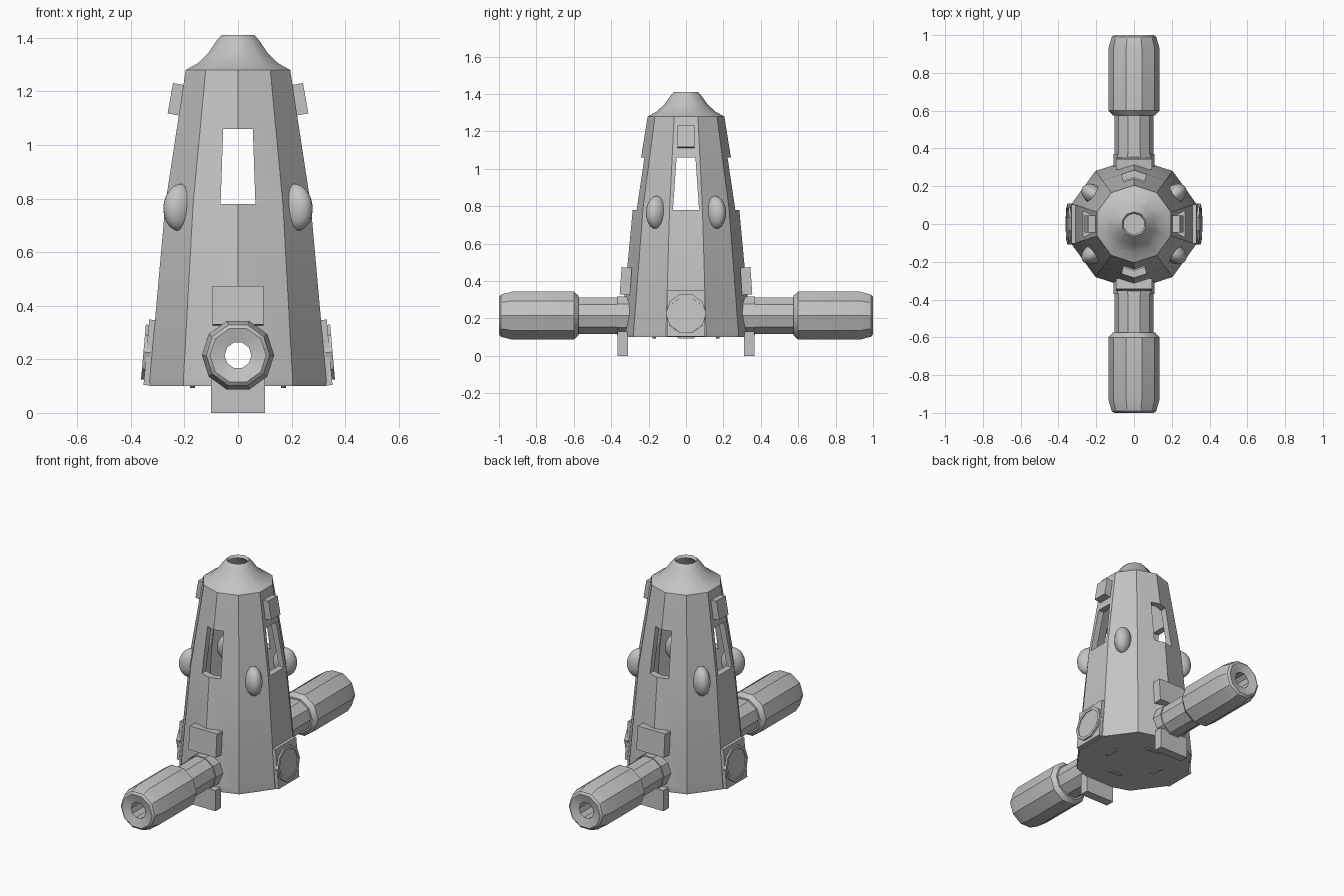
import bpy, bmesh, math
from mathutils import Matrix

old = bpy.data.objects.get("Cube")
if old:
    bpy.data.objects.remove(old, do_unlink=True)

grey = bpy.data.materials.new("plain grey")
grey.use_nodes = True
colour = (0.55, 0.55, 0.55, 1)
grey.diffuse_color = colour
grey.node_tree.nodes["Principled BSDF"].inputs["Base Color"].default_value = colour

ARM_Z = 0.215


def finish(name, bm, matrix=Matrix()):
    bmesh.ops.remove_doubles(bm, verts=bm.verts, dist=1e-5)
    bmesh.ops.transform(bm, matrix=matrix, verts=bm.verts)
    bmesh.ops.recalc_face_normals(bm, faces=bm.faces)
    mesh = bpy.data.meshes.new(name)
    bm.to_mesh(mesh)
    bm.free()
    mesh.materials.append(grey)
    obj = bpy.data.objects.new(name, mesh)
    bpy.context.collection.objects.link(obj)
    return obj


def smooth(obj):
    bpy.ops.object.select_all(action="DESELECT")
    obj.select_set(True)
    bpy.context.view_layer.objects.active = obj
    bpy.ops.object.shade_smooth_by_angle(angle=math.radians(32))


def lathe(name, profile, matrix=Matrix(), phase=0, closed=False, sides=10):
    """Spin (radius, height) points into a faceted solid."""
    bm = bmesh.new()
    rings = []
    for i in range(sides):
        a = math.radians(phase) + math.tau * i / sides
        rings.append([bm.verts.new((r * math.cos(a), r * math.sin(a), z)) for r, z in profile])
    count = len(profile)
    for i in range(sides):
        a, b = rings[i], rings[(i + 1) % sides]
        for j in range(count if closed else count - 1):
            k = (j + 1) % count
            quad = [a[j], b[j], b[k], a[k]]
            if profile[j][0] == 0:
                quad = [a[j], b[k], a[k]]
            elif profile[k][0] == 0:
                quad = [a[j], b[j], a[k]]
            bm.faces.new(quad)
    return finish(name, bm, matrix)


def box(name, size, matrix, top_scale=1):
    """Box whose top may be narrower along x."""
    bm = bmesh.new()
    bmesh.ops.create_cube(bm, size=1)
    for v in bm.verts:
        if v.co.z > 0:
            v.co.x *= top_scale
        v.co.x, v.co.y, v.co.z = (v.co[i] * size[i] for i in range(3))
    return finish(name, bm, matrix)


def cut(target, cutter):
    cutter.hide_render = True
    bpy.context.view_layer.objects.active = target
    mod = target.modifiers.new("cut", "BOOLEAN")
    mod.operation, mod.solver, mod.object = "DIFFERENCE", "EXACT", cutter
    bpy.ops.object.modifier_apply(modifier=mod.name)
    bpy.data.objects.remove(cutter, do_unlink=True)


def turn(degrees, axis="Z"):
    return Matrix.Rotation(math.radians(degrees), 4, axis)


def move(x, y, z):
    return Matrix.Translation((x, y, z))


# Hollow tapering tower with a flared cap and an open top
tower = lathe("tower_shell", [
    (0, 0.1), (0.345, 0.1), (0.347, 0.12), (0.285, 0.78), (0.205, 1.28),
    (0.158, 1.305), (0.115, 1.345), (0.085, 1.388), (0.065, 1.41),
    (0.055, 1.395), (0.1, 1.33), (0.165, 1.26), (0.245, 0.78), (0.305, 0.125), (0, 0.125)],
    phase=18)

# Window openings in all four directions, and the bore behind the arms
cut(tower, box("window_cutter", (0.13, 2, 0.28), move(0, 0, 0.92), 0.85))
cut(tower, box("window_cutter", (0.14, 2, 0.28), move(0, 0, 0.92) @ turn(90), 0.72))
cut(tower, lathe("bore_cutter", [(0, -1), (0.052, -1), (0.052, 1), (0, 1)],
                 move(0, 0, ARM_Z) @ turn(90, "X")))
smooth(tower)

for side, angle in (("front", 0), ("back", 180)):
    spin = turn(angle)
    out = spin @ move(0, 0, ARM_Z) @ turn(90, "X")
    # Hollow arm: thin tube, then a thick bevelled barrel
    smooth(lathe(side + "_arm", [
        (0.05, 0.29), (0.108, 0.29), (0.108, 0.37), (0.102, 0.37), (0.102, 0.575),
        (0.112, 0.575), (0.135, 0.6), (0.135, 0.93), (0.118, 0.99), (0.105, 1.0),
        (0.05, 0.985)], out, closed=True))
    # Foot below and mounting block above the arm
    box(side + "_foot", (0.2, 0.055, 0.13), spin @ move(0, -0.338, 0.065))
    box(side + "_arm_block", (0.19, 0.055, 0.145),
        spin @ move(0, -0.322, 0.4) @ turn(-4, "X"))

for side, angle in (("left", 0), ("right", 180)):
    spin = turn(angle)
    # Square hatch plate with a round cover
    hatch = spin @ move(0.327, 0, 0.225) @ turn(-5, "Y")
    box(side + "_hatch_plate", (0.03, 0.205, 0.245), hatch)
    lathe(side + "_hatch_cover", [
        (0, 0), (0.108, 0), (0.108, 0.026), (0.09, 0.026), (0.09, 0.021), (0, 0.021)],
        hatch @ turn(90, "Y"), phase=18)
    # Small tilted box above the side window
    box(side + "_window_box", (0.05, 0.09, 0.115),
        spin @ move(0.228, 0, 1.17) @ turn(-10, "Y"))

# Internal rings that just break through the floor
for i in range(4):
    lathe("inner_ring", [(0.1, 0.16), (0.128, 0.16), (0.128, 0.18), (0.1, 0.18)],
          turn(90 * i) @ move(0, 0, ARM_Z) @ turn(90, "X"), closed=True)

# Oval lamps on the diagonal walls
for i, angle in enumerate((36, 144, 216, 324)):
    bm = bmesh.new()
    bmesh.ops.create_uvsphere(bm, u_segments=24, v_segments=14, radius=1)
    shape = Matrix.Diagonal((0.068, 0.05, 0.088, 1))
    smooth(finish("oval_lamp", bm, turn(angle) @ move(0.267, 0, 0.767) @ turn(-7, "Y") @ shape))
